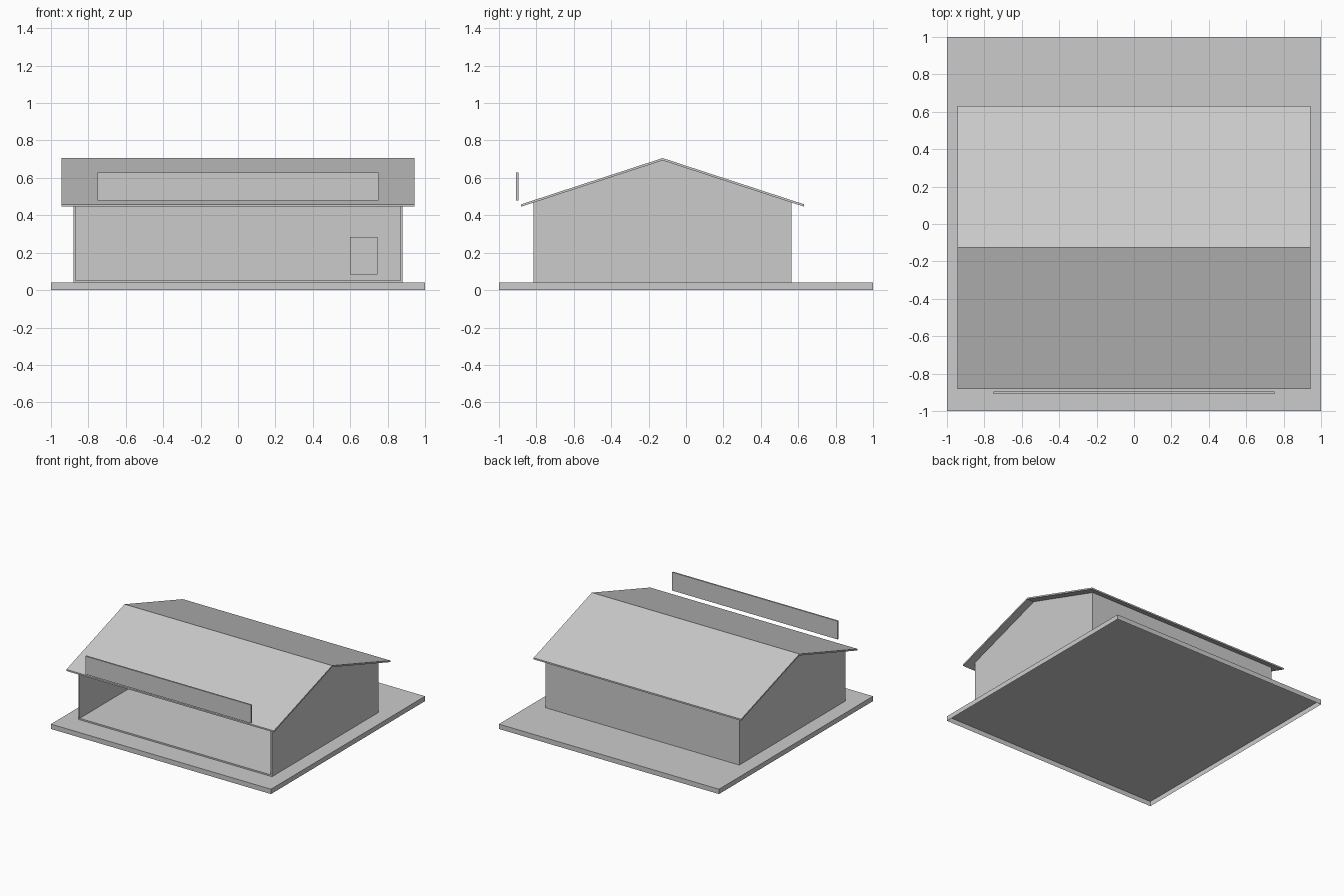
import bpy
import bmesh

default = bpy.data.objects.get("Cube")
if default:
    bpy.data.objects.remove(default, do_unlink=True)

grey = bpy.data.materials.new("plain grey")
grey.use_nodes = True
grey.diffuse_color = (0.6, 0.6, 0.6, 1)
grey.node_tree.nodes["Principled BSDF"].inputs["Base Color"].default_value = (0.6, 0.6, 0.6, 1)


def extrude_x(name, profile, x0, x1, open_bottom=False):
    """Solid from a (y, z) outline, extruded from x0 to x1."""
    bm = bmesh.new()
    face = bm.faces.new([bm.verts.new((x0, y, z)) for y, z in profile])
    result = bmesh.ops.extrude_face_region(bm, geom=[face])
    moved = [v for v in result["geom"] if isinstance(v, bmesh.types.BMVert)]
    bmesh.ops.translate(bm, verts=moved, vec=(x1 - x0, 0, 0))
    bmesh.ops.recalc_face_normals(bm, faces=bm.faces)
    if open_bottom:
        under = [f for f in bm.faces if f.normal.z < -0.9]
        bmesh.ops.delete(bm, geom=under, context="FACES")
    mesh = bpy.data.meshes.new(name)
    bm.to_mesh(mesh)
    bm.free()
    mesh.materials.append(grey)
    obj = bpy.data.objects.new(name, mesh)
    bpy.context.collection.objects.link(obj)


def box(name, x0, x1, y0, y1, z0, z1, open_bottom=False):
    outline = [(y0, z0), (y1, z0), (y1, z1), (y0, z1)]
    extrude_x(name, outline, x0, x1, open_bottom)


# Main dimensions
BASE_TOP, WALL = 0.04, 0.012
HALF_W, FRONT, BACK = 0.88, -0.815, 0.565
RIDGE_Y, RIDGE_Z = -0.125, 0.706
SLOPE, ROOF_T, HALF_SPAN = 0.327, 0.0125, 0.756


def roof_under(y):
    return RIDGE_Z - ROOF_T - SLOPE * abs(y - RIDGE_Y)


# Ground slab, hollow from below, and inside floor
box("base_slab", -1, 1, -1, 1, 0, BASE_TOP, open_bottom=True)
box("floor", -HALF_W, HALF_W, FRONT, BACK, BASE_TOP, BASE_TOP + WALL, open_bottom=True)

# Gabled side walls; the front stays open
gable = [(FRONT, BASE_TOP), (BACK, BASE_TOP), (BACK, roof_under(BACK)),
         (RIDGE_Y, roof_under(RIDGE_Y)), (FRONT, roof_under(FRONT))]
extrude_x("left_wall", gable, HALF_W - WALL, HALF_W)
extrude_x("right_wall", gable, -HALF_W, WALL - HALF_W)

# Back wall with the panel on its inner side
box("back_wall", -HALF_W, HALF_W, BACK - WALL, BACK, BASE_TOP, roof_under(BACK))
box("inside_panel", 0.6, 0.745, BACK - WALL - 0.01, BACK - WALL, 0.083, 0.285)

# Folded roof sheet with plumb-cut eaves
ends = [RIDGE_Y - HALF_SPAN, RIDGE_Y, RIDGE_Y + HALF_SPAN]
roof = [(y, roof_under(y) + ROOF_T) for y in ends]
roof += [(y, roof_under(y)) for y in reversed(ends)]
extrude_x("roof", roof, -0.943, 0.943)

# Blank sign board in front of the eave
box("sign_board", -0.752, 0.752, -0.908, -0.895, 0.48, 0.63)
